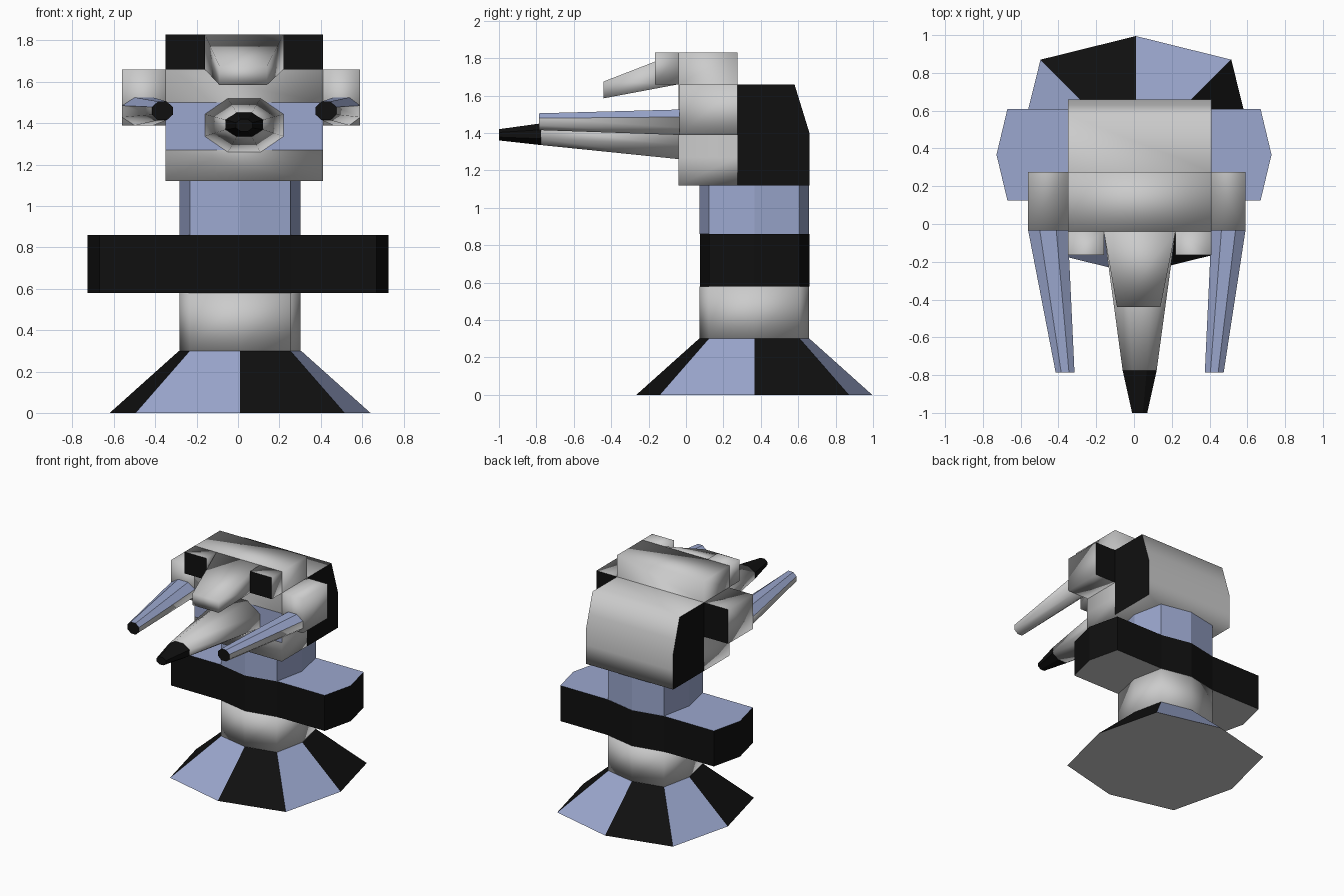
import bpy, bmesh
from math import cos, sin, pi, radians
from mathutils import Vector

if "Cube" in bpy.data.objects:
    bpy.data.objects.remove(bpy.data.objects["Cube"])


def material(name, rgb):
    m = bpy.data.materials.new(name)
    m.diffuse_color = (*rgb, 1)
    m.use_nodes = True
    m.node_tree.nodes["Principled BSDF"].inputs["Base Color"].default_value = m.diffuse_color
    return m


BLACK, BLUE = material("black", (0.005, 0.005, 0.005)), material("blue", (0.33, 0.39, 0.62))
GREY = None


def finish(name, bm, paint):
    """Colour every face by its centre and normal; grey faces are smooth."""
    bmesh.ops.recalc_face_normals(bm, faces=bm.faces)
    used = []
    for f in bm.faces:
        mat = paint(f.calc_center_median(), f.normal)
        if mat not in used:
            used.append(mat)
        f.material_index = used.index(mat)
        f.smooth = mat is GREY
    me = bpy.data.meshes.new(name)
    bm.to_mesh(me)
    bm.free()
    for mat in used:
        me.materials.append(mat)
    ob = bpy.data.objects.new(name, me)
    bpy.context.collection.objects.link(ob)
    return ob


def loft(name, rings, paint=lambda c, n: GREY, cuts=()):
    """Skin a series of matching rings, cap both ends, then add edge cuts."""
    bm = bmesh.new()
    loops = [[bm.verts.new(p) for p in r] for r in rings]
    count = len(rings[0])
    for a, b in zip(loops, loops[1:]):
        for i in range(count):
            j = (i + 1) % count
            bm.faces.new((a[i], a[j], b[j], b[i]))
    bm.faces.new(loops[0])
    bm.faces.new(loops[-1])
    for co, no in cuts:
        bmesh.ops.bisect_plane(bm, geom=bm.verts[:] + bm.edges[:] + bm.faces[:],
                               plane_co=co, plane_no=no)
    return finish(name, bm, paint)


def rect(y, x0, x1, z0, z1):
    return [(x0, y, z0), (x1, y, z0), (x1, y, z1), (x0, y, z1)]


def octagon_z(z, axial, diagonal, cx=0.01, cy=0.365):
    """Squarish octagon with points on the axes and separate corner reach."""
    pts = []
    for i in range(8):
        r = diagonal * 2 ** 0.5 if i % 2 else axial
        pts.append((cx + r * cos(i * pi / 4), cy + r * sin(i * pi / 4), z))
    return pts


def octagon_y(y, cx, cz, rx, rz):
    """Flat-sided octagon across the y axis, given its half width and height."""
    k = cos(pi / 8)
    return [(cx + rx / k * cos((i + .5) * pi / 4), y, cz + rz / k * sin((i + .5) * pi / 4))
            for i in range(8)]


# flared base with alternating panels
def base_paint(c, n):
    if abs(n.z) > 0.95:
        return GREY
    angle = Vector((c.x - 0.01, c.y - 0.365)).angle_signed(Vector((1, 0)))
    return BLUE if int((angle % (2 * pi)) // radians(45)) % 2 else BLACK


loft("base", [octagon_z(0, 0.63, 0.505), octagon_z(0.3, 0.295, 0.243)], base_paint)

# neck, in two colours
loft("lower_neck", [octagon_z(z, 0.293, 0.243) for z in (0.3, 0.58)])
loft("upper_neck", [octagon_z(z, 0.293, 0.243) for z in (0.86, 1.12)],
     lambda c, n: BLUE)

# cross arms wrapped around the neck
quarter = [(0.70, 0), (0.67, 0.243), (0.243, 0.243), (0, 0.293)]
quarter[0] = (0.728, 0)
half = quarter + [(-x, y) for x, y in quarter[-2::-1]]
outline = half + [(x, -y) for x, y in half[-2:0:-1]]
loft("cross_arms", [[(x + (0.01 if abs(x) < 0.3 else 0), y + 0.367, z) for x, y in outline]
                    for z in (0.58, 0.86)],
     lambda c, n: BLUE if n.z > 0.5 else GREY if n.z < -0.5 else BLACK)


# head: one side profile carried across the width
def head_paint(c, n):
    if abs(n.x) > 0.9 and c.y > 0.28:
        return BLACK
    if n.y < -0.9 and 1.27 < c.z < 1.5:
        return BLUE
    return GREY


profile = [(-0.04, 1.12), (0.66, 1.12), (0.66, 1.40), (0.58, 1.66),
           (0.275, 1.66), (0.275, 1.83), (-0.04, 1.83)]
L, R = -0.35, 0.41
loft("head", [[(x, y, z) for y, z in profile] for x in (L, R)], head_paint,
     [((0, 0.275, 0), (0, 1, 0)), ((0, 0, 1.27), (0, 0, 1)),
      ((0, 0, 1.5), (0, 0, 1)), ((0, 0, 1.66), (0, 0, 1))])

# brow wedge between the eyes
loft("brow", [rect(-0.04, -0.16, 0.22, 1.66, 1.83),
              rect(-0.44, -0.09, 0.14, 1.585, 1.675)])

# eyes, side lobes and tusks
for side, inner, outer, eye, tip in (("left", L, -0.56, -0.16, -0.365),
                                     ("right", R, 0.59, 0.22, 0.425)):
    loft(side + "_eye", [rect(-0.04, inner, eye, 1.66, 1.83),
                         rect(-0.165, inner, eye, 1.66, 1.83)],
         lambda c, n: BLACK if n.y < -0.9 else GREY)
    loft(side + "_lobe", [rect(-0.035, inner, outer, 1.39, 1.66),
                          rect(0.275, inner, outer, 1.39, 1.66)],
         lambda c, n: BLACK if n.y > 0.9 else GREY)
    loft(side + "_tusk", [octagon_y(-0.035, (inner + outer) / 2, 1.457,
                                    abs(outer - inner) / 2, 0.068),
                          octagon_y(-0.785, tip, 1.46, 0.05, 0.045)],
         lambda c, n: BLACK if n.y < -0.9 else BLUE if n.z > 0.3 else GREY)

# beak with a dark tip
loft("beak", [octagon_y(-0.04, 0.03, 1.39, 0.19, 0.13),
              octagon_y(-0.775, 0.03, 1.393, 0.09, 0.058)])
loft("beak_tip", [octagon_y(-0.775, 0.03, 1.393, 0.09, 0.058),
                  octagon_y(-1.0, 0.03, 1.39, 0.04, 0.03)], lambda c, n: BLACK)
